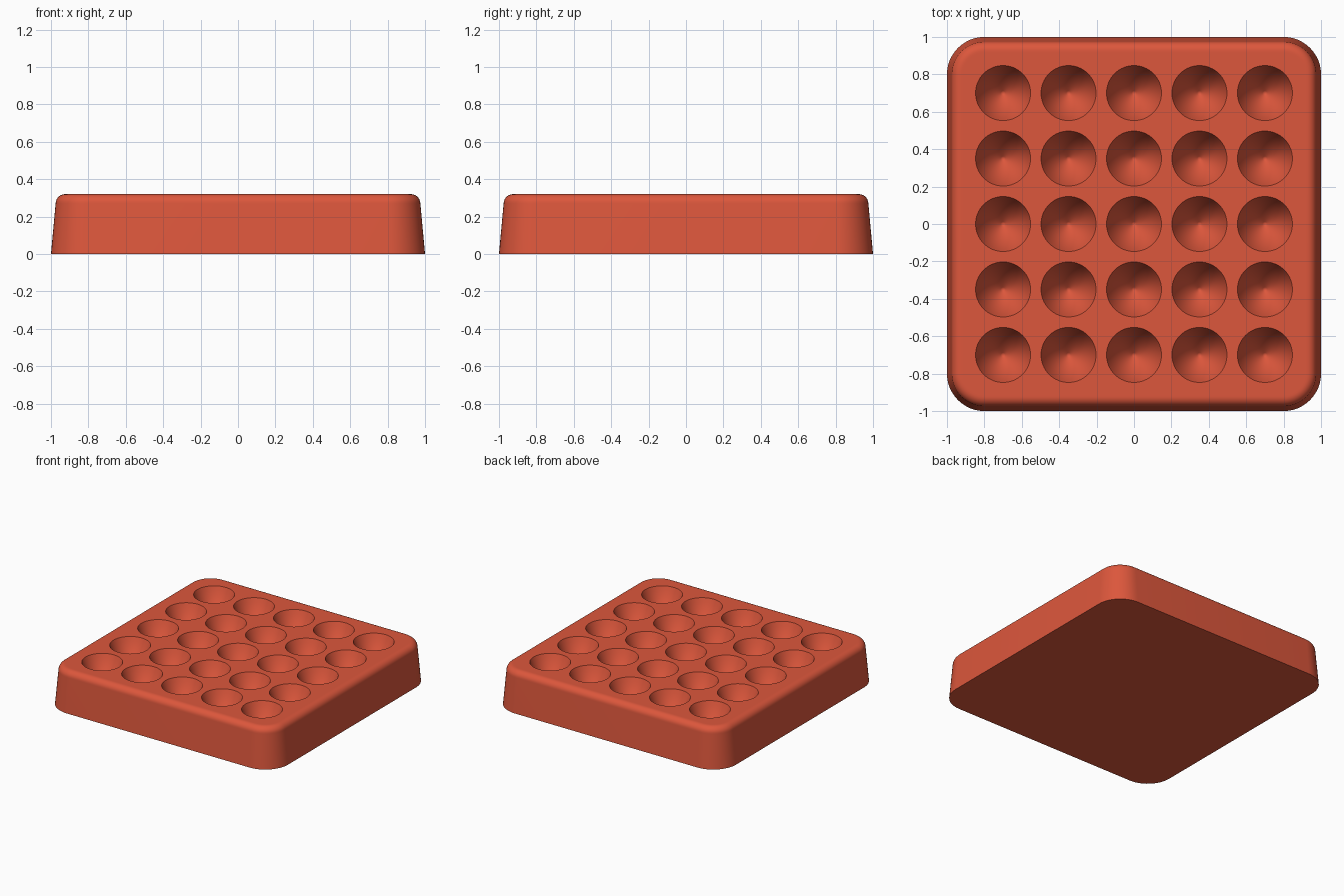
import bpy, bmesh
from math import sin, cos, tan, pi, radians

old = bpy.data.objects.get("Cube")
if old:
    bpy.data.objects.remove(old)

HEIGHT, HALF, CORNER = 0.32, 1.0, 0.2
TAPER, BEVEL = 0.025, 0.05
PITCH, RADIUS, DEPTH = 0.35, 0.147, 0.2

red = bpy.data.materials.new("brick_red")
red.use_nodes = True
red.diffuse_color = (0.72, 0.095, 0.045, 1)
red.node_tree.nodes["Principled BSDF"].inputs["Base Color"].default_value = red.diffuse_color


def make_object(name, bm):
    bmesh.ops.recalc_face_normals(bm, faces=bm.faces)
    mesh = bpy.data.meshes.new(name)
    bm.to_mesh(mesh)
    bm.free()
    mesh.materials.append(red)
    obj = bpy.data.objects.new(name, mesh)
    bpy.context.collection.objects.link(obj)
    return obj


def bridge(bm, low, high):
    n = len(low)
    for i in range(n):
        j = (i + 1) % n
        bm.faces.new((low[i], low[j], high[j], high[i]))


def rounded_ring(bm, inset, z, steps=12):
    """Rounded square, offset inward by inset."""
    ring = []
    c = HALF - CORNER
    for q, (sx, sy) in enumerate(((1, 1), (-1, 1), (-1, -1), (1, -1))):
        for k in range(steps + 1):
            a = (q + k / steps) * pi / 2
            r = CORNER - inset
            ring.append(bm.verts.new((sx * c + r * cos(a), sy * c + r * sin(a), z)))
    return ring


# Tapered block with rounded corners and a rounded top edge
bm = bmesh.new()
profile = [(0, 0)]
for k in range(9):
    a = k / 8 * pi / 2
    profile.append((TAPER + BEVEL * (1 - cos(a)), HEIGHT - BEVEL + BEVEL * sin(a)))
profile.append((TAPER + BEVEL + 0.01, HEIGHT))
rings = [rounded_ring(bm, inset, z) for inset, z in profile]
for low, high in zip(rings, rings[1:]):
    bridge(bm, low, high)
bm.faces.new(rings[0])
bm.faces.new(rings[-1])
tray = make_object("dimpled_tray", bm)


# Pointed bowls: wall slope steepens from the tip to the rim
def add_bowl(bm, x, y, sides=64, steps=12):
    slopes = [tan(radians(38 + 34 * (k + 0.5) / steps)) for k in range(steps)]
    scale = DEPTH / sum(slopes)
    z = HEIGHT - DEPTH
    tip = bm.verts.new((x, y, z))
    levels = []
    for k, slope in enumerate(slopes):
        z += slope * scale
        levels.append((RADIUS * (k + 1) / steps, z))
    levels.append((RADIUS, HEIGHT + 0.1))
    rings = [[bm.verts.new((x + r * cos(2 * pi * i / sides), y + r * sin(2 * pi * i / sides), h))
              for i in range(sides)] for r, h in levels]
    for i in range(sides):
        bm.faces.new((tip, rings[0][(i + 1) % sides], rings[0][i]))
    for low, high in zip(rings, rings[1:]):
        bridge(bm, low, high)
    bm.faces.new(rings[-1])


bm = bmesh.new()
for col in range(-2, 3):
    for row in range(-2, 3):
        add_bowl(bm, col * PITCH, row * PITCH)
cutter = make_object("bowl_cutter", bm)
cutter.hide_render = True

# Cut the bowls, then smooth everything but the sharp rims
cut = tray.modifiers.new("bowls", 'BOOLEAN')
cut.operation = 'DIFFERENCE'
cut.solver = 'EXACT'
cut.object = cutter
bpy.ops.object.select_all(action='DESELECT')
tray.select_set(True)
bpy.context.view_layer.objects.active = tray
bpy.ops.object.modifier_apply(modifier=cut.name)
bpy.data.objects.remove(cutter)
bpy.ops.object.shade_smooth_by_angle(angle=radians(30))
